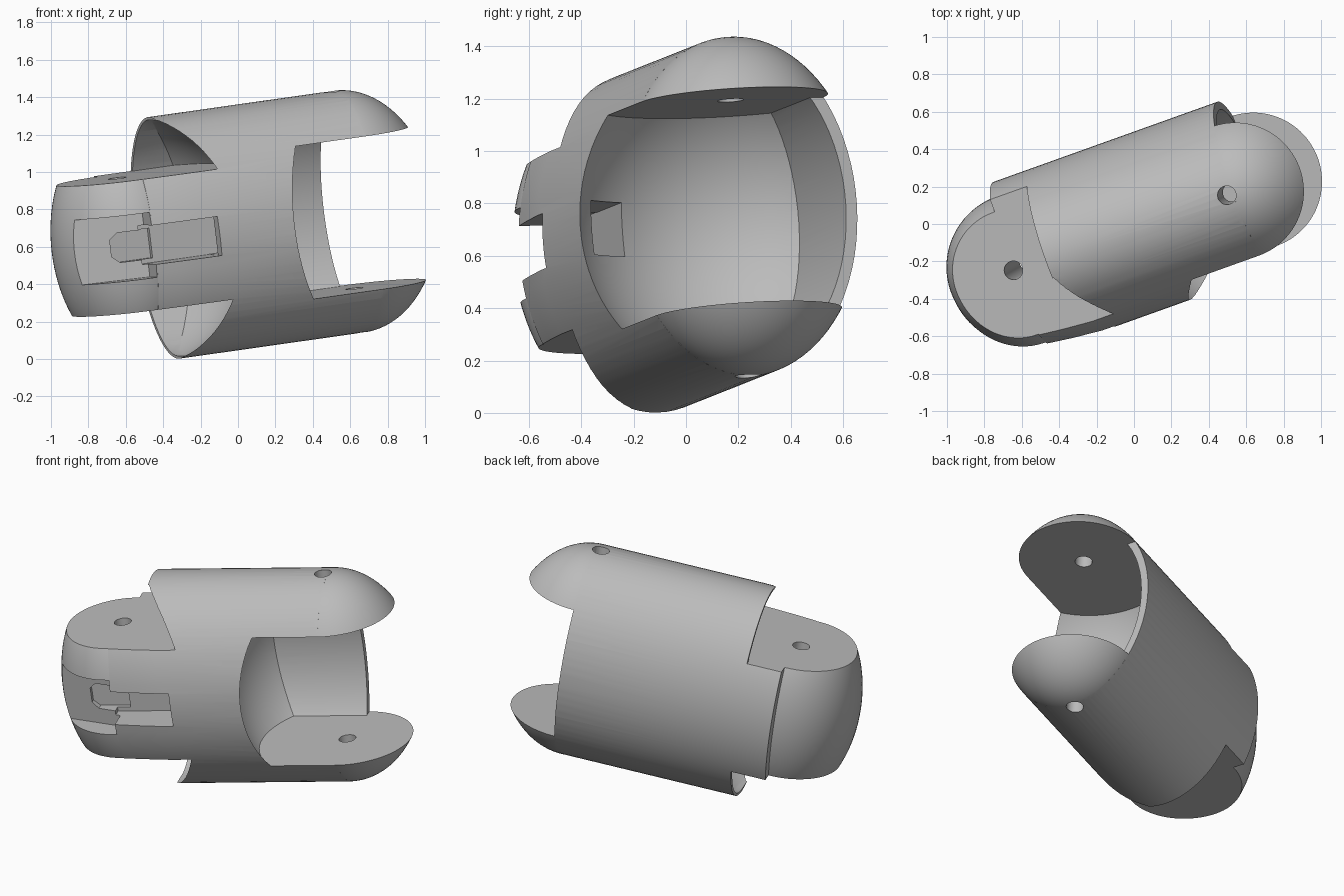
import bpy, bmesh, math
from mathutils import Matrix, Vector

cube = bpy.data.objects.get("Cube")
if cube:
    bpy.data.objects.remove(cube, do_unlink=True)

# Local frame: x along the barrel, y across it, z along the hinge pins
HINGE_A, HINGE_B = -0.556, 0.704   # knuckle hinge and fork hinge
HALF_Y, HALF_Z = 0.474, 0.652      # barrel half sizes
KNUCKLE, FORK = 0.352, 0.412       # half heights of the knuckle and the fork gap
END = 0.737                        # open end of the barrel wall

metal = bpy.data.materials.new("plain grey")
metal.use_nodes = True
GREY = (0.5, 0.5, 0.5, 1)
metal.diffuse_color = GREY
metal.node_tree.nodes["Principled BSDF"].inputs["Base Color"].default_value = GREY


def make(name, bm):
    bmesh.ops.recalc_face_normals(bm, faces=bm.faces)
    mesh = bpy.data.meshes.new(name)
    bm.to_mesh(mesh)
    bm.free()
    obj = bpy.data.objects.new(name, mesh)
    bpy.context.collection.objects.link(obj)
    mesh.materials.append(metal)
    return obj


def clip(bm, co, normal):
    """Cut away the side the normal points to and close the hole."""
    geom = bm.verts[:] + bm.edges[:] + bm.faces[:]
    cut = bmesh.ops.bisect_plane(bm, geom=geom, plane_co=co, plane_no=normal, clear_outer=True)
    edges = [e for e in cut["geom_cut"] if isinstance(e, bmesh.types.BMEdge)]
    bmesh.ops.edgeloop_fill(bm, edges=edges)


def ellipsoid(name, x, ry, rz, clips=(), front=1):
    """Rounded solid about a hinge; front scales the half facing -y."""
    bm = bmesh.new()
    bmesh.ops.create_uvsphere(bm, u_segments=80, v_segments=48, radius=1)
    for v in bm.verts:
        y = ry * v.co.y
        v.co = (x + ry * v.co.x, y * front if y < 0 else y, rz * v.co.z)
    for co, normal in clips:
        clip(bm, co, normal)
    return make(name, bm)


def tube(name, rings, ry, rz, count=80):
    """Solid loft of oval rings; each ring is (x, scale of its front half)."""
    bm = bmesh.new()
    loops = []
    for x, front in rings:
        loop = []
        for i in range(count):
            a = math.tau * i / count
            y = ry * math.cos(a)
            loop.append(bm.verts.new((x, y * front if y < 0 else y, rz * math.sin(a))))
        loops.append(loop)
    for a, b in zip(loops, loops[1:]):
        for i in range(count):
            j = (i + 1) % count
            bm.faces.new((a[i], a[j], b[j], b[i]))
    bm.faces.new(loops[0])
    bm.faces.new(loops[-1])
    return make(name, bm)


def box(name, x, y, z):
    bm = bmesh.new()
    bmesh.ops.create_cube(bm, size=1)
    for v in bm.verts:
        v.co = [lo + (c + 0.5) * (hi - lo) for c, (lo, hi) in zip(v.co, (x, y, z))]
    return make(name, bm)


def prism(name, points, depth):
    """Extrude a closed profile by a vector."""
    bm = bmesh.new()
    face = bm.faces.new([bm.verts.new(p) for p in points])
    moved = bmesh.ops.extrude_face_region(bm, geom=[face])["geom"]
    bmesh.ops.translate(bm, vec=depth, verts=[v for v in moved if isinstance(v, bmesh.types.BMVert)])
    return make(name, bm)


def pin_hole(name, x):
    bm = bmesh.new()
    bmesh.ops.create_cone(bm, cap_ends=True, segments=32, radius1=0.05, radius2=0.05, depth=3,
                          matrix=Matrix.Translation((x, 0, 0)))
    return make(name, bm)


def combine(target, tool, operation):
    mod = target.modifiers.new(operation, "BOOLEAN")
    mod.operation = operation
    mod.solver = "EXACT"
    mod.object = tool
    bpy.context.view_layer.objects.active = target
    bpy.ops.object.modifier_apply(modifier=mod.name)
    bpy.data.objects.remove(tool, do_unlink=True)


# Barrel with a tapered front, domed fork end and rounded knuckle
link = tube("finger_link", [(-0.545, 0.93), (-0.42, 0.965), (-0.25, 1), (END, 1)], HALF_Y, HALF_Z)
combine(link, ellipsoid("fork_dome", END - 0.012, HALF_Y, HALF_Z), "UNION")
combine(link, ellipsoid("knuckle_round", HINGE_A, 0.396, 0.63, front=1.115), "UNION")

# Flats above and below the knuckle, hollowed under a thin shell at the back
for side in (1, -1):
    flat = sorted((side * KNUCKLE, side * 1.0))
    combine(link, box("flat_cutter", (-2, -0.335), (-1, 1), flat), "DIFFERENCE")
    hollow = ellipsoid("clearance_cutter", HINGE_A, 0.683, 0.683,
                       [((0, 0, side * KNUCKLE), (0, 0, -side))])
    combine(hollow, tube("clearance_limit", [(-2, 3), (1, 3)], HALF_Y - 0.03, HALF_Z - 0.015),
            "INTERSECT")
    combine(link, hollow, "DIFFERENCE")

# Bowl between the fork lugs, leaving a thin wall at the back
bowl = ellipsoid("bowl_cutter", HINGE_B, 0.662, 0.662,
                 [((0, 0, FORK), (0, 0, 1)), ((0, 0, -FORK), (0, 0, -1))])
combine(bowl, tube("bowl_limit", [(-1, 3), (2, 3)], HALF_Y - 0.045, HALF_Z - 0.05), "INTERSECT")
combine(link, bowl, "DIFFERENCE")
combine(link, box("gap_cutter", (END, 2), (-1, 1), (-FORK, FORK)), "DIFFERENCE")

# Front pocket, cable groove, tunnel into the bowl and the keyed slot
combine(link, prism("pocket_cutter",
                    [(-1.2, -0.09, -0.175), (-0.55, -0.31, -0.175),
                     (-0.55, -0.8, -0.175), (-1.2, -0.8, -0.175)],
                    Vector((0, 0, 0.35))), "DIFFERENCE")
combine(link, box("groove_cutter", (-0.58, -0.185), (-0.8, -0.25), (-0.105, 0.105)), "DIFFERENCE")
combine(link, box("tunnel_cutter", (-0.25, 0.3), (-0.405, -0.249), (-0.104, 0.104)), "DIFFERENCE")
combine(link, prism("slot_cutter",
                    [(-0.5, -0.22, -0.08), (-0.69, -0.22, -0.08), (-0.73, -0.22, -0.045),
                     (-0.73, -0.22, 0.045), (-0.69, -0.22, 0.08), (-0.5, -0.22, 0.08)],
                    Vector((0, -0.5, 0))), "DIFFERENCE")

# Hinge pin holes
for x in (HINGE_A, HINGE_B):
    combine(link, pin_hole("pin_cutter", x), "DIFFERENCE")

# Tilt into place
along = Vector((0.933, 0.334, 0.1325)).normalized()
pin = Vector((-0.119, -0.065, 0.99))
pin = (pin - along * pin.dot(along)).normalized()
across = pin.cross(along)
frame = Matrix((along, across, pin)).transposed().to_4x4()
link.data.transform(Matrix.Translation(pin * 0.698 + across * 0.006) @ frame)

# Smooth shading with sharp cut edges
bpy.ops.object.select_all(action="DESELECT")
link.select_set(True)
bpy.context.view_layer.objects.active = link
bpy.ops.object.shade_smooth_by_angle(angle=math.radians(30))
